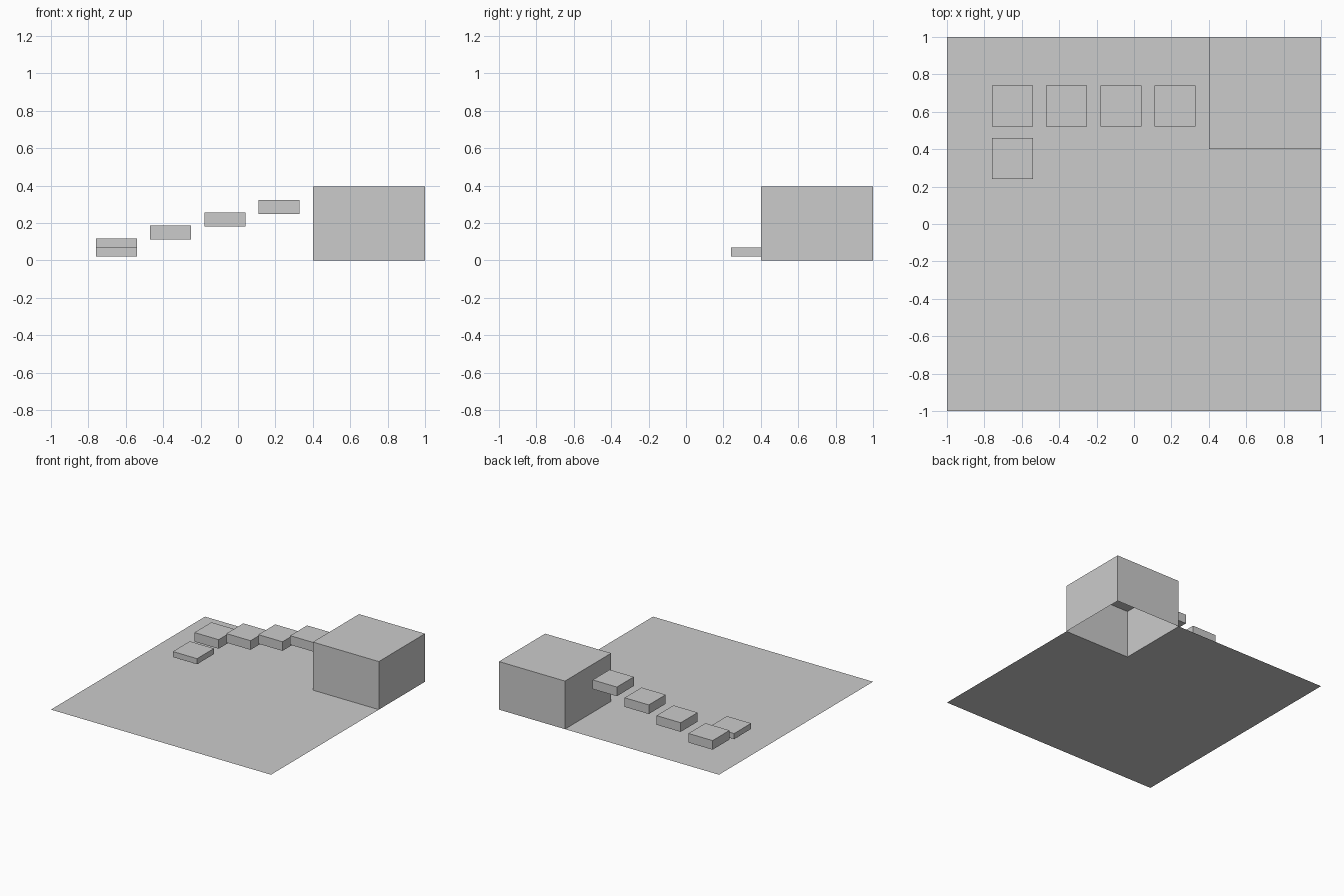
import bpy, bmesh

if "Cube" in bpy.data.objects:
    bpy.data.objects.remove(bpy.data.objects["Cube"])


def make_object(name, bm):
    bmesh.ops.recalc_face_normals(bm, faces=bm.faces)
    mesh = bpy.data.meshes.new(name)
    bm.to_mesh(mesh)
    bm.free()
    obj = bpy.data.objects.new(name, mesh)
    bpy.context.collection.objects.link(obj)
    return obj


def block(name, x, y, size, z0, z1):
    bpy.ops.mesh.primitive_cube_add(size=1, location=(x, y, (z0 + z1) / 2))
    obj = bpy.context.object
    obj.name = name
    obj.scale = (size, size, z1 - z0)


# Flat floor with its back right corner raised into a hollow platform, open below
EDGE, TOP = 0.40, 0.395
bm = bmesh.new()
floor = [bm.verts.new((x, y, 0)) for x, y in
         ((-1, -1), (1, -1), (1, EDGE), (EDGE, EDGE), (EDGE, 1), (-1, 1))]
bm.faces.new(floor)
corner = bm.verts.new((1, 1, 0))
base = [floor[3], floor[2], corner, floor[4]]
upper = [bm.verts.new((v.co.x, v.co.y, TOP)) for v in base]
for i in range(4):
    j = (i + 1) % 4
    bm.faces.new((base[i], base[j], upper[j], upper[i]))
bm.faces.new(upper)
make_object("floor_and_platform", bm)

# Low starting step in front of the row
block("starting_step", -0.65, 0.35, 0.22, 0.022, 0.068)

# Row of floating steps climbing to the platform
for i in range(4):
    z = 0.042 + i * 0.069
    block(f"floating_step_{i + 1}", -0.65 + i * 0.29, 0.63, 0.22, z, z + 0.075)
